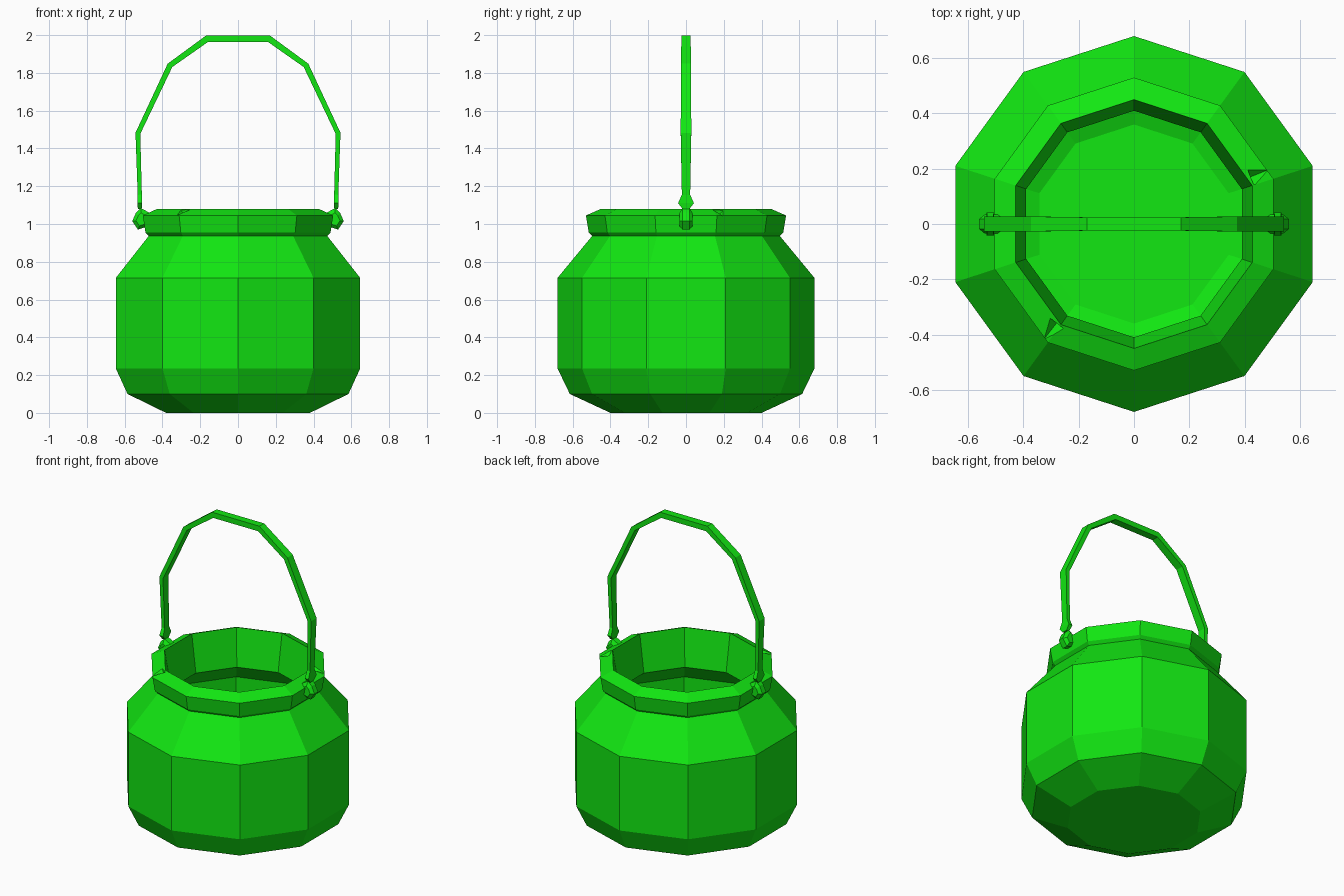
import bpy, bmesh
from math import radians, sin, cos
from mathutils import Vector

cube = bpy.data.objects.get("Cube")
if cube:
    bpy.data.objects.remove(cube, do_unlink=True)

green = bpy.data.materials.new("bright green")
green.use_nodes = True
COLOUR = (0.006, 0.8, 0.006, 1)
green.diffuse_color = COLOUR
green.node_tree.nodes["Principled BSDF"].inputs["Base Color"].default_value = COLOUR


def loft(name, rings):
    """Skin a list of closed rings and cap both ends."""
    bm = bmesh.new()
    loops = [[bm.verts.new(p) for p in ring] for ring in rings]
    n = len(loops[0])
    for a, b in zip(loops, loops[1:]):
        for i in range(n):
            j = (i + 1) % n
            bm.faces.new((a[i], a[j], b[j], b[i]))
    bm.faces.new(loops[0])
    bm.faces.new(loops[-1])
    bmesh.ops.recalc_face_normals(bm, faces=bm.faces)
    mesh = bpy.data.meshes.new(name)
    bm.to_mesh(mesh)
    bm.free()
    mesh.materials.append(green)
    obj = bpy.data.objects.new(name, mesh)
    bpy.context.collection.objects.link(obj)
    return obj


# Ten-sided pot: outer wall, rim lip, then inner wall down to the floor
SIDES = 10
profile = [(.40, 0), (.615, .10), (.68, .235), (.68, .715), (.49, .945),
           (.49, .93), (.515, .955), (.53, 1.045), (.45, 1.08),
           (.41, .84), (.62, .68), (.62, .25), (.55, .13), (.36, .06)]
angles = [radians(90 + 360 / SIDES * i) for i in range(SIDES)]
pot = loft("pot", [[(r * cos(a), r * sin(a), z) for a in angles] for r, z in profile])

# Two small chips cut across the rim
for label, degrees in (("left", 22), ("right", 232)):
    bpy.ops.mesh.primitive_cube_add(size=1)
    cutter = bpy.context.object
    cutter.name = label + "_rim_chip_cutter"
    a = radians(degrees)
    cutter.scale = (.13, .045, .045)
    cutter.rotation_euler = (radians(45), 0, a)
    cutter.location = (.52 * cos(a), .52 * sin(a), 1.075)
    cutter.hide_render = True
    cutter.hide_set(True)
    cut = pot.modifiers.new(label + " chip", "BOOLEAN")
    cut.object = cutter
    cut.operation = "DIFFERENCE"
    cut.solver = "EXACT"

# Arched handle with a knob at each end: x, z, half depth, half thickness
half = [(.52, 1.08, .018, .010), (.52, 1.11, .042, .013), (.52, 1.155, .022, .011),
        (.53, 1.48, .028, .013), (.36, 1.84, .027, .015), (.165, 1.98, .024, .018)]
path = half + [(-x, z, d, t) for x, z, d, t in reversed(half)]
rings = []
for i, (x, z, d, t) in enumerate(path):
    before, after = path[max(i - 1, 0)], path[min(i + 1, len(path) - 1)]
    along = Vector((after[0] - before[0], 0, after[1] - before[1])).normalized()
    out = Vector((along.z, 0, -along.x)) * t
    side = Vector((0, d, 0))
    mid = Vector((x, 0, z))
    rings.append([mid + out + side, mid - out + side, mid - out - side, mid + out - side])
loft("handle", rings)

# Faceted ears on the rim that hold the handle
ear = [(.47, .99), (.53, .97), (.56, 1.015), (.54, 1.06), (.515, 1.085), (.47, 1.06)]
for label, s in (("left", 1), ("right", -1)):
    cx, cz = .51, 1.02
    rings = [[(s * (cx + (x - cx) * k), y, cz + (z - cz) * k) for x, z in ear]
             for y, k in ((-.035, .6), (-.018, 1), (.018, 1), (.035, .6))]
    loft(label + "_ear", rings)
